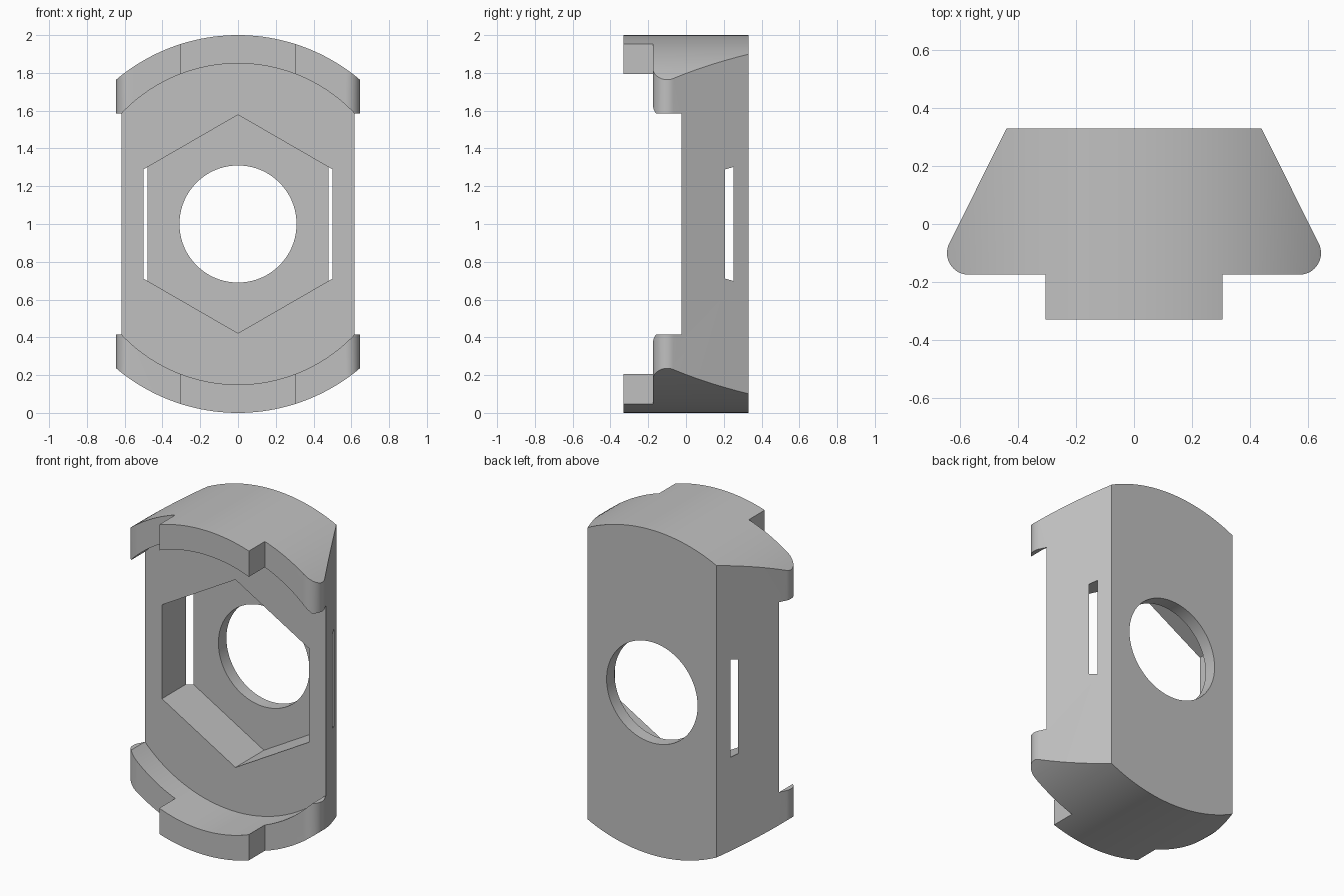
import bpy, bmesh, math
from mathutils import Vector

cube = bpy.data.objects.get("Cube")
if cube:
    bpy.data.objects.remove(cube)

MID = 1.0  # height of the centre axis


def prism(name, points, start, direction):
    """Extrude a closed outline of 3D points along a direction."""
    bm = bmesh.new()
    shift = Vector(start)
    face = bm.faces.new([bm.verts.new(Vector(p) + shift) for p in points])
    ext = bmesh.ops.extrude_face_region(bm, geom=[face])
    moved = [v for v in ext["geom"] if isinstance(v, bmesh.types.BMVert)]
    bmesh.ops.translate(bm, verts=moved, vec=Vector(direction))
    bmesh.ops.recalc_face_normals(bm, faces=bm.faces)
    mesh = bpy.data.meshes.new(name)
    bm.to_mesh(mesh)
    bm.free()
    obj = bpy.data.objects.new(name, mesh)
    bpy.context.collection.objects.link(obj)
    return obj


def disc(radius, sides):
    """Regular outline in the xz plane with a corner at the top."""
    turn = math.tau / sides
    return [(radius * math.sin(i * turn), 0, radius * math.cos(i * turn)) for i in range(sides)]


def along_y(name, points, y0, y1):
    return prism(name, points, (0, y0, MID), (0, y1 - y0, 0))


def boolean(obj, cutter, operation):
    mod = obj.modifiers.new(cutter.name, "BOOLEAN")
    mod.operation, mod.solver, mod.object = operation, "EXACT", cutter
    bpy.ops.object.select_all(action="DESELECT")
    bpy.context.view_layer.objects.active = obj
    obj.select_set(True)
    bpy.ops.object.modifier_apply(modifier=mod.name)
    bpy.data.objects.remove(cutter)


# Tapered plan outline with rounded front corners and a front tab
half = [(0.305, -0.33), (0.305, -0.175)]
corner, radius = (0.57, -0.10), 0.075
low, high = -math.pi / 2, math.atan(0.5)
for i in range(17):
    a = low + (high - low) * i / 16
    half.append((corner[0] + radius * math.cos(a), corner[1] + radius * math.sin(a)))
half.append((0.439, 0.33))
plan = [(x, y, 0) for x, y in half] + [(-x, y, 0) for x, y in reversed(half)]
body = prism("bracket_body", plan, (0, 0, -0.2), (0, 0, 2.4))

# Round the top and bottom ends
boolean(body, along_y("end_rounding", disc(1.0, 192), -1, 1), "INTERSECT")

# Front recess between the curved lips, squared off at the sides
boolean(body, along_y("lip_recess", disc(0.85, 192), -1, -0.025), "DIFFERENCE")
w, h = 0.9, 0.585
box = [(-w, 0, -h), (w, 0, -h), (w, 0, h), (-w, 0, h)]
boolean(body, along_y("side_recess", box, -1, -0.025), "DIFFERENCE")

# Hexagonal pocket that breaks through the sloped sides, and round through hole
boolean(body, along_y("hex_pocket", disc(0.578, 6), -0.9, 0.252), "DIFFERENCE")
boolean(body, along_y("round_hole", disc(0.31, 96), -0.8, 0.8), "DIFFERENCE")

# Plain grey finish
grey = bpy.data.materials.new("plain_grey")
grey.use_nodes = True
colour = (0.53, 0.53, 0.53, 1)
grey.diffuse_color = colour
grey.node_tree.nodes["Principled BSDF"].inputs["Base Color"].default_value = colour
body.data.materials.clear()
body.data.materials.append(grey)
for poly in body.data.polygons:
    poly.material_index = 0

bpy.ops.object.select_all(action="DESELECT")
body.select_set(True)
bpy.context.view_layer.objects.active = body
bpy.ops.object.shade_smooth_by_angle(angle=math.radians(25))
